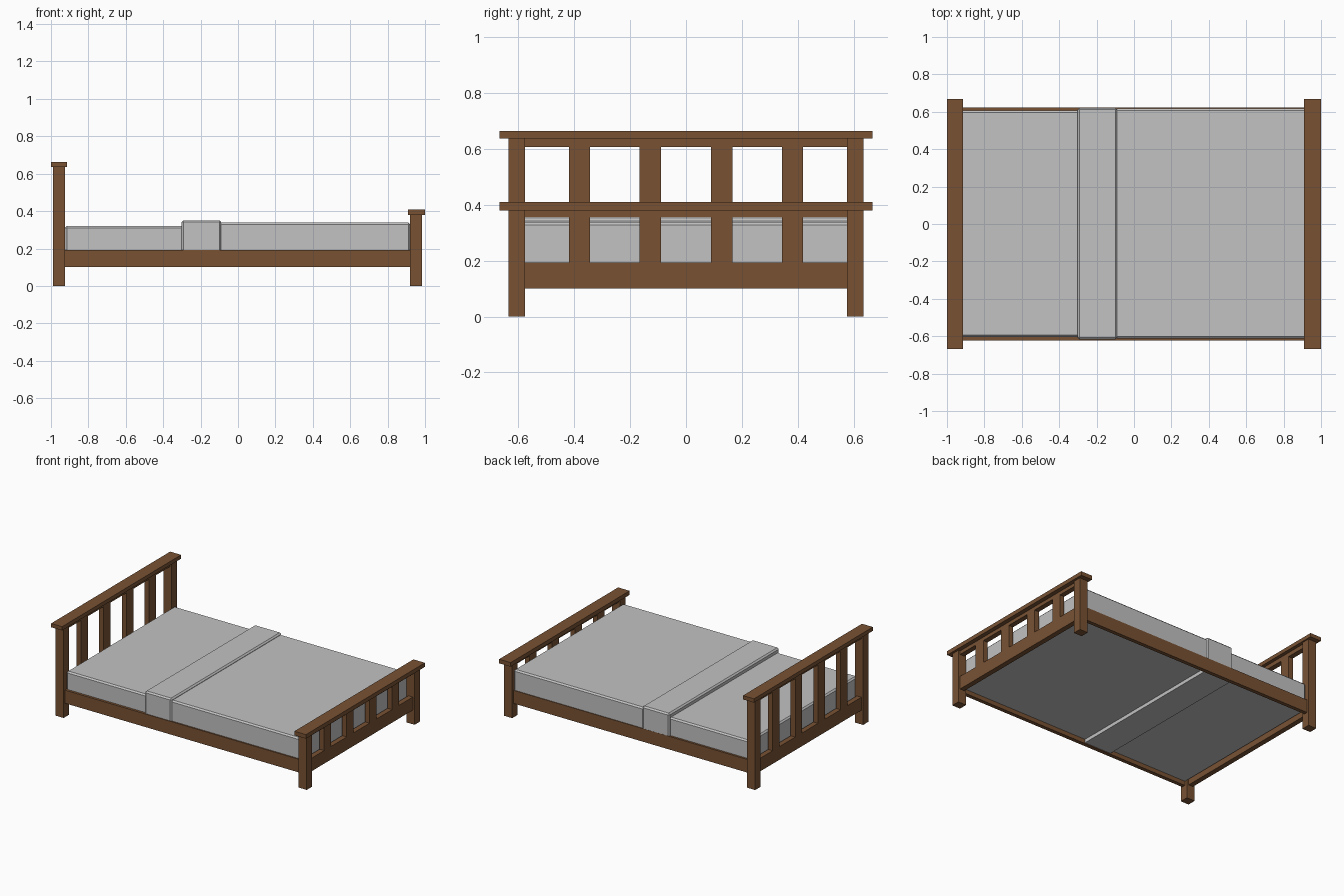
import bpy, bmesh

if "Cube" in bpy.data.objects:
    bpy.data.objects.remove(bpy.data.objects["Cube"])


def material(name, rgb):
    m = bpy.data.materials.new(name)
    m.diffuse_color = (*rgb, 1)
    m.use_nodes = True
    m.node_tree.nodes["Principled BSDF"].inputs["Base Color"].default_value = m.diffuse_color
    return m


WOOD = material("brown wood", (0.19, 0.085, 0.034))
CLOTH = material("light grey cloth", (0.54, 0.54, 0.54))


def box(name, x, y, z, mat, bevel=0.0):
    """Box from (min, max) ranges; bevel chamfers its top edges."""
    bm = bmesh.new()
    bmesh.ops.create_cube(bm, size=1)
    for v in bm.verts:
        v.co = [r[0] + (c + 0.5) * (r[1] - r[0]) for r, c in zip((x, y, z), v.co)]
    if bevel:
        edges = [e for e in bm.edges if any(v.co.z > z[1] - 1e-5 for v in e.verts)]
        bmesh.ops.bevel(bm, geom=edges, offset=bevel, segments=1,
                        affect='EDGES', profile=0.5)
    me = bpy.data.meshes.new(name)
    bm.to_mesh(me)
    bm.free()
    me.materials.append(mat)
    ob = bpy.data.objects.new(name, me)
    bpy.context.collection.objects.link(ob)
    return ob


def end_board(name, x0, x1, cap_x, post_top, rail_z, cap_top):
    """Two posts, two rails, four slats and an overhanging cap."""
    xm = (x0 + x1) / 2
    thin = (xm - 0.018, xm + 0.018)
    for s in (-1, 1):
        box(name + "_post", (x0, x1), sorted((s * 0.575, s * 0.635)), (0, post_top), WOOD)
    box(name + "_cap", cap_x, (-0.667, 0.667), (post_top, cap_top), WOOD)
    box(name + "_upper_rail", thin, (-0.575, 0.575), (rail_z, post_top), WOOD)
    box(name + "_lower_rail", thin, (-0.575, 0.575), (0.10, 0.193), WOOD)
    for y in (-0.381, -0.128, 0.128, 0.381):
        box(name + "_slat", thin, (y - 0.038, y + 0.038), (0.193, rail_z), WOOD)


# Headboard and footboard
end_board("headboard", -0.988, -0.924, (-1.0, -0.914), 0.636, 0.607, 0.663)
end_board("footboard", 0.920, 0.984, (0.91, 1.0), 0.380, 0.355, 0.409)

# Side rails
for s in (-1, 1):
    box("side_rail", (-0.924, 0.920), sorted((s * 0.595, s * 0.622)), (0.10, 0.193), WOOD)

# Mattress, blanket and folded-over band
box("mattress", (-0.925, -0.29), (-0.604, 0.607), (0.13, 0.32), CLOTH, 0.01)
box("blanket", (-0.10, 0.922), (-0.612, 0.617), (0.13, 0.338), CLOTH, 0.01)
box("blanket_fold", (-0.302, -0.09), (-0.617, 0.621), (0.105, 0.351), CLOTH, 0.01)
